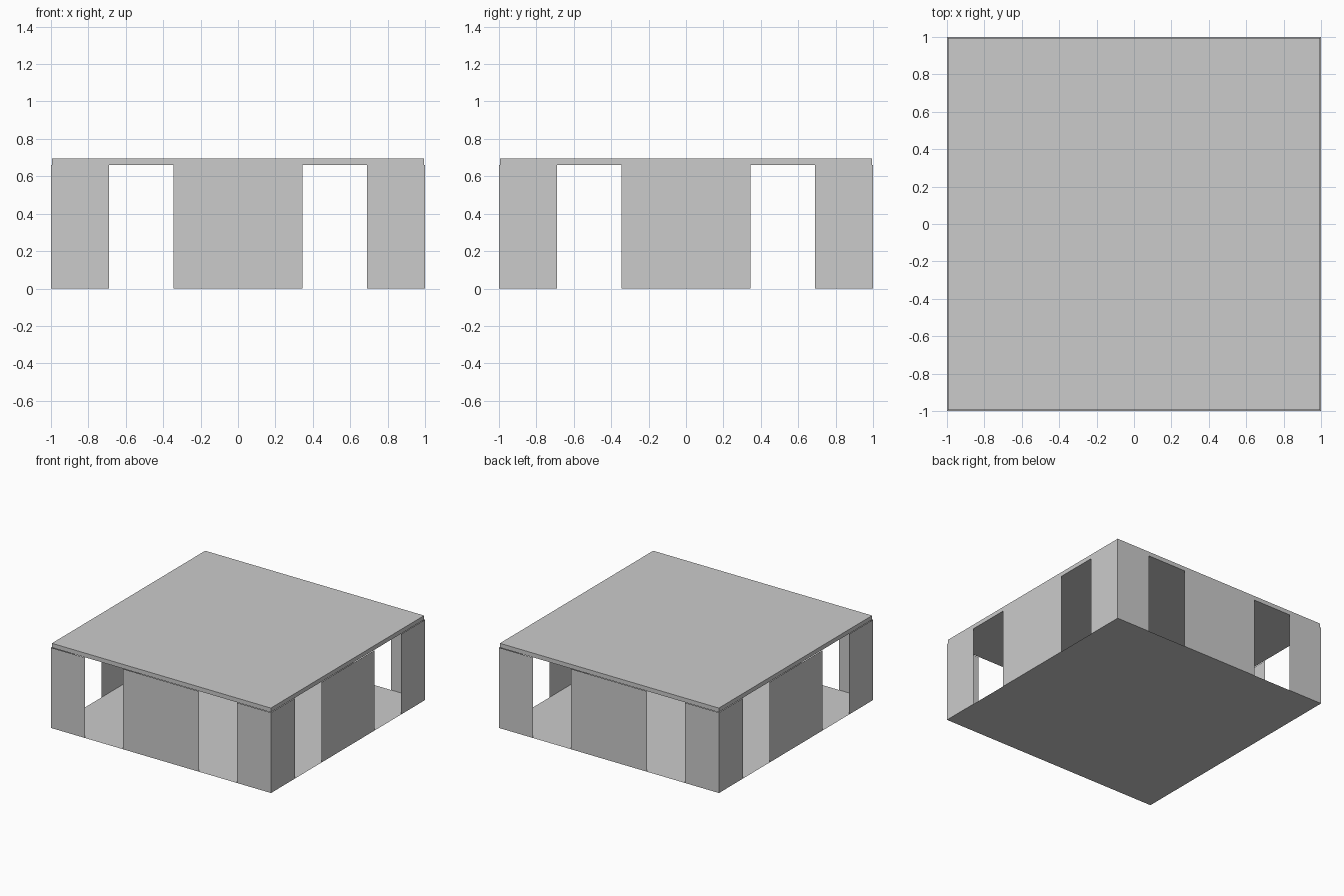
import bpy
from math import cos, sin, pi

if "Cube" in bpy.data.objects:
    bpy.data.objects.remove(bpy.data.objects["Cube"])

H = 0.66        # wall height
ROOF_TOP = 0.695


def sheet(name, corners):
    """Single flat panel from its four corners."""
    mesh = bpy.data.meshes.new(name)
    mesh.from_pydata(corners, [], [(0, 1, 2, 3)])
    obj = bpy.data.objects.new(name, mesh)
    bpy.context.collection.objects.link(obj)
    return obj


# Thin floor sheet
sheet("floor", [(-1, -1, 0), (1, -1, 0), (1, 1, 0), (-1, 1, 0)])

# Thin wall panels: two corner pieces and a centre piece on each side
spans = {"left": (-1, -0.69), "centre": (-0.345, 0.345), "right": (0.69, 1)}
for i, side in enumerate(("front", "right", "back", "left")):
    for part, (a, b) in spans.items():
        wall = sheet(f"{side}_wall_{part}", [(a, -1, 0), (b, -1, 0), (b, -1, H), (a, -1, H)])
        wall.rotation_euler.z = i * pi / 2

# Roof slab resting on the walls
bpy.ops.mesh.primitive_cube_add(size=1, location=(0, 0, (H + ROOF_TOP) / 2))
roof = bpy.context.object
roof.name = "roof"
roof.scale = (1.99, 1.99, ROOF_TOP - H)
